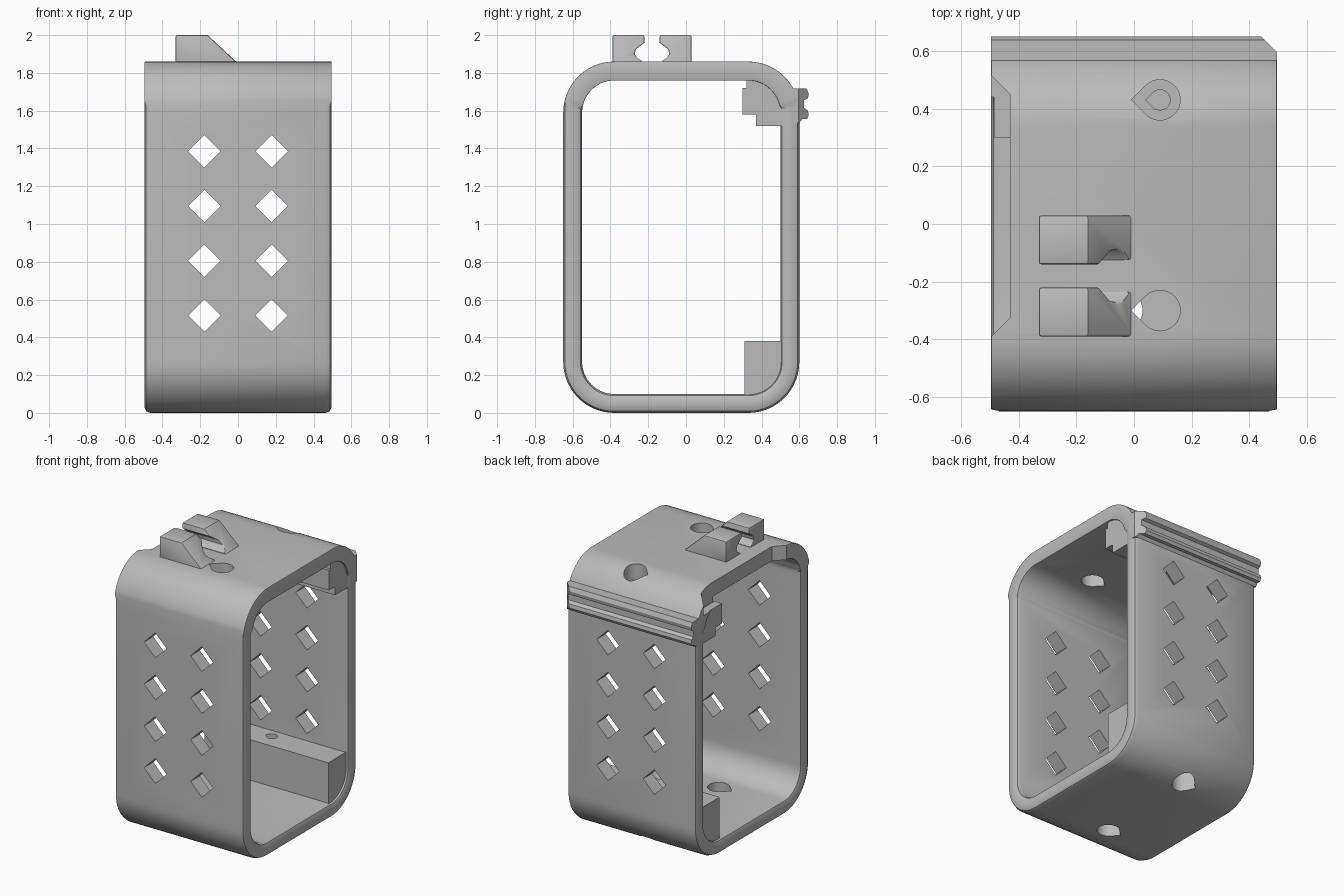
import bpy, bmesh, math

cube = bpy.data.objects.get("Cube")
if cube:
    bpy.data.objects.remove(cube, do_unlink=True)

grey = bpy.data.materials.new("plain_grey")
grey.use_nodes = True
COLOR = (0.5, 0.5, 0.5, 1)
grey.diffuse_color = COLOR
grey.node_tree.nodes["Principled BSDF"].inputs["Base Color"].default_value = COLOR


def finish(name, bm):
    bmesh.ops.recalc_face_normals(bm, faces=bm.faces)
    mesh = bpy.data.meshes.new(name)
    bm.to_mesh(mesh)
    bm.free()
    obj = bpy.data.objects.new(name, mesh)
    mesh.materials.append(grey)
    bpy.context.collection.objects.link(obj)
    return obj


def prism(name, points, axis, lo, hi):
    """Extrude a flat outline along one axis."""
    bm = bmesh.new()
    ends = []
    for t in (lo, hi):
        place = {"x": lambda a, b: (t, a, b),
                 "y": lambda a, b: (a, t, b),
                 "z": lambda a, b: (a, b, t)}[axis]
        ends.append([bm.verts.new(place(a, b)) for a, b in points])
    low, high = ends
    bm.faces.new(low)
    bm.faces.new(high)
    n = len(points)
    for i in range(n):
        j = (i + 1) % n
        bm.faces.new((low[i], low[j], high[j], high[i]))
    return finish(name, bm)


def activate(obj):
    bpy.ops.object.select_all(action="DESELECT")
    obj.select_set(True)
    bpy.context.view_layer.objects.active = obj


def cut(obj, cutters):
    activate(obj)
    for cutter in cutters:
        mod = obj.modifiers.new("cut", "BOOLEAN")
        mod.operation = "DIFFERENCE"
        mod.solver = "EXACT"
        mod.object = cutter
        bpy.ops.object.modifier_apply(modifier=mod.name)


def teardrop(x, y, r, lo, hi):
    pts = [(x - r * math.sqrt(2), y)]
    for k in range(25):
        a = math.radians(-135 + 270 * k / 24)
        pts.append((x + r * math.cos(a), y + r * math.sin(a)))
    return prism("hole_cutter", pts, "z", lo, hi)


# Hollow rounded frame, swept as a wall section around the outline
HALF, WALL, RADIUS, STEPS = 0.495, 0.1, 0.27, 14
corners = [(0.33, 1.59, 0), (-0.38, 1.59, 90), (-0.38, 0.27, 180), (0.33, 0.27, 270)]
bm = bmesh.new()
rings = []
for cy, cz, start in corners:
    for k in range(STEPS + 1):
        a = math.radians(start + 90 * k / STEPS)
        c = 0.03 if cz + RADIUS * math.sin(a) < 1.65 else 0.003
        half_section = [(0, HALF - c), (c * 0.3, HALF - c * 0.3), (c, HALF)]
        half_section += [(WALL - d, x) for d, x in reversed(half_section)]
        section = half_section + [(d, -x) for d, x in reversed(half_section)]
        rings.append([bm.verts.new((x, cy + (RADIUS - d) * math.cos(a),
                                    cz + (RADIUS - d) * math.sin(a)))
                      for d, x in section])
for i, ring in enumerate(rings):
    after = rings[(i + 1) % len(rings)]
    for s in range(len(ring)):
        e = (s + 1) % len(ring)
        bm.faces.new((ring[s], ring[e], after[e], after[s]))
frame = finish("frame", bm)

# Inner bars along the back corners
upper_bar = prism("upper_bar", [(0.32, 1.8), (0.32, 1.72), (0.3, 1.72), (0.3, 1.58),
                                (0.37, 1.58), (0.37, 1.52), (0.54, 1.52),
                                (0.54, 1.7), (0.42, 1.8)], "x", -0.485, 0.485)
lower_bar = prism("lower_bar", [(0.31, 0.05), (0.31, 0.38), (0.55, 0.38),
                                (0.55, 0.2), (0.45, 0.05)], "x", -0.475, 0.475)

# Ribbed rail on the back
rail = prism("back_rail", [(0.55, 1.53), (0.6, 1.535), (0.615, 1.555), (0.64, 1.555),
                           (0.65, 1.575), (0.645, 1.6), (0.625, 1.615), (0.625, 1.655),
                           (0.645, 1.665), (0.65, 1.69), (0.638, 1.718), (0.55, 1.718)],
             "x", -HALF, HALF)
rail_end = prism("rail_end_cutter", [(0.43, 0.66), (0.52, 0.66), (0.52, 0.57)], "z", 1.4, 1.8)
cut(rail, [rail_end])

# Clip with two jaws on top
clip = prism("clip_jaws", [(-0.33, 1.84), (-0.33, 2), (-0.16, 2), (-0.01, 1.86),
                           (-0.01, 1.84)], "y", -0.39, 0.03)
half_pocket = [(0.04, 2.1), (0.04, 1.96), (0.06, 1.945), (0.085, 1.925), (0.092, 1.9),
               (0.08, 1.88), (0.055, 1.863), (0.055, 1.8)]
pocket = prism("pocket_cutter",
               [(-0.18 - y, z) for y, z in half_pocket]
               + [(-0.18 + y, z) for y, z in reversed(half_pocket)], "x", -0.5, 0.2)
cut(clip, [pocket])
bevel = clip.modifiers.new("soft_edges", "BEVEL")
bevel.width = 0.012
bevel.segments = 2
bevel.limit_method = "ANGLE"
bevel.angle_limit = math.radians(60)
bpy.ops.object.modifier_apply(modifier=bevel.name)

# Diamond vents through front and back walls
vents = []
for x in (-0.178, 0.178):
    for row in range(4):
        z, r = 0.515 + 0.29 * row, 0.086
        vents.append(prism("vent_cutter", [(x + r, z), (x, z + r), (x - r, z), (x, z - r)],
                           "y", -1, 1))

# Screw holes and the notch in the top edge
top_holes = [teardrop(0.09, 0.43, 0.07, 1.745, 2), teardrop(0.09, 0.43, 0.035, 1.4, 2),
             teardrop(0.09, -0.3, 0.07, 1.6, 1.862)]
bottom_holes = [teardrop(-0.04, 0.43, 0.07, -0.1, 0.22), teardrop(-0.04, 0.43, 0.035, -0.1, 0.5),
                teardrop(-0.04, -0.3, 0.07, -0.1, 0.3)]
notch = prism("notch_cutter", [(-0.52, -0.415), (-0.43, -0.325), (-0.43, 0.45),
                               (-0.52, 0.54)], "z", 1.72, 1.95)
cut(frame, vents + top_holes + bottom_holes + [notch])
cut(upper_bar, top_holes[:2] + [notch])
cut(lower_bar, bottom_holes[:2])

for helper in vents + top_holes + bottom_holes + [notch, pocket, rail_end]:
    bpy.data.objects.remove(helper, do_unlink=True)

for part in (frame, upper_bar, lower_bar, rail, clip):
    activate(part)
    bpy.ops.object.shade_smooth_by_angle(angle=math.radians(30))
